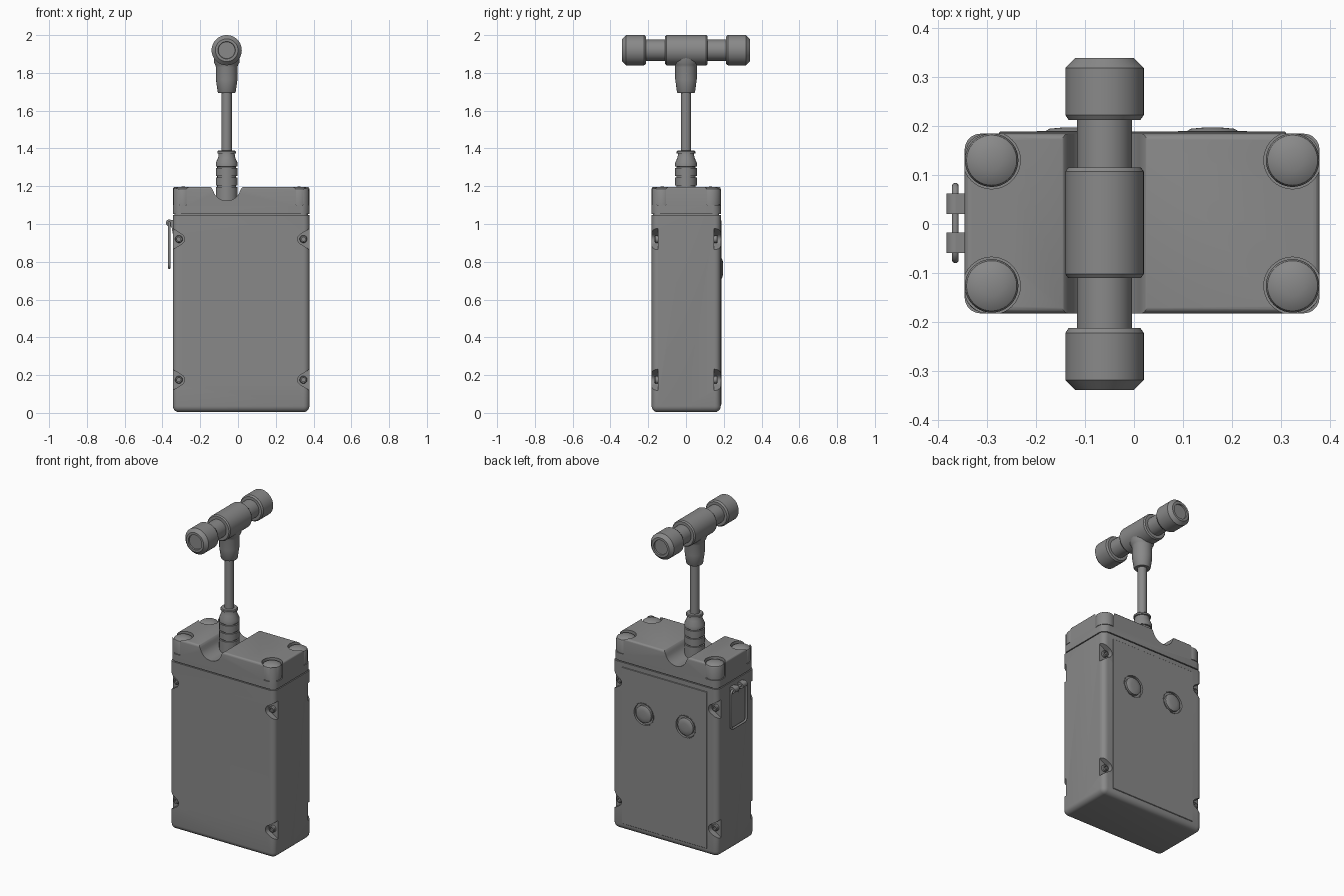
import bpy, bmesh, math
from mathutils import Matrix, Vector

if "Cube" in bpy.data.objects:
    bpy.data.objects.remove(bpy.data.objects["Cube"])

grey = bpy.data.materials.new("casing grey")
grey.diffuse_color = (0.25, 0.25, 0.25, 1)
grey.use_nodes = True
grey.node_tree.nodes["Principled BSDF"].inputs["Base Color"].default_value = grey.diffuse_color
X0, X1, Y0, Y1 = -0.345, 0.378, -0.182, 0.184
ROD = -0.06


def finish(name, bm):
    bmesh.ops.recalc_face_normals(bm, faces=bm.faces)
    me = bpy.data.meshes.new(name)
    bm.to_mesh(me)
    bm.free()
    ob = bpy.data.objects.new(name, me)
    bpy.context.collection.objects.link(ob)
    me.materials.append(grey)
    return ob


def smooth(ob, angle=32):
    bpy.ops.object.select_all(action='DESELECT')
    ob.select_set(True)
    bpy.context.view_layer.objects.active = ob
    bpy.ops.object.shade_smooth_by_angle(angle=math.radians(angle))
    return ob


def box(name, x, y, z, edge_ok=None, r=0.0, seg=4):
    """Box from ranges; edges accepted by edge_ok(midpoint, direction) are rounded."""
    bm = bmesh.new()
    bmesh.ops.create_cube(bm, size=1)
    for v in bm.verts:
        v.co = Vector([(a + b) / 2 + c * (b - a) for c, (a, b) in zip(v.co, (x, y, z))])
    if r:
        es = [e for e in bm.edges if edge_ok is None or
              edge_ok((e.verts[0].co + e.verts[1].co) / 2,
                      (e.verts[0].co - e.verts[1].co).normalized())]
        bmesh.ops.bevel(bm, geom=es, offset=r, segments=seg, profile=0.5, affect='EDGES')
    return finish(name, bm)


def lathe(name, prof, loc, axis='Z', n=40):
    """Revolve (radius, height) points around an axis through loc."""
    bm = bmesh.new()
    rings = []
    for r, h in prof:
        if r < 1e-6:
            rings.append([bm.verts.new((0, 0, h))] * n)
        else:
            rings.append([bm.verts.new((r * math.cos(2 * math.pi * i / n),
                                        r * math.sin(2 * math.pi * i / n), h)) for i in range(n)])
    for a, b in zip(rings, rings[1:]):
        for i in range(n):
            j = (i + 1) % n
            vs = list(dict.fromkeys((a[i], a[j], b[j], b[i])))
            if len(vs) > 2:
                bm.faces.new(vs)
    rot = {'Z': Matrix(), '-Y': Matrix.Rotation(math.pi / 2, 4, 'X'),
           'Y': Matrix.Rotation(-math.pi / 2, 4, 'X')}[axis]
    bmesh.ops.transform(bm, matrix=Matrix.Translation(loc) @ rot, verts=bm.verts)
    return finish(name, bm)


def prism(name, pts, y0, y1):
    """Extrude an (x, z) outline along y."""
    bm = bmesh.new()
    f = bm.faces.new([bm.verts.new((x, y0, z)) for x, z in pts])
    g = bmesh.ops.extrude_face_region(bm, geom=[f])
    for v in g['geom']:
        if isinstance(v, bmesh.types.BMVert):
            v.co.y = y1
    return finish(name, bm)


def cut(ob, cutters):
    for c in cutters:
        m = ob.modifiers.new("cut", 'BOOLEAN')
        m.operation, m.solver, m.object = 'DIFFERENCE', 'EXACT', c
        bpy.context.view_layer.objects.active = ob
        bpy.ops.object.modifier_apply(modifier=m.name)
        bpy.data.objects.remove(c)


# Lower case: two shells meeting at a fine seam
notches = {-1: [], 1: []}
for s in (-1, 1):
    y = (Y0, 0.0) if s < 0 else (0.0, Y1)
    outer = Y0 if s < 0 else Y1
    shell = box("front_shell" if s < 0 else "back_shell", (X0, X1), y, (0.004, 1.048),
                lambda m, d: (abs(m.y - outer) < 1e-4 or m.z < 0.01 or abs(d.y) > 0.9)
                and not (m.z > 1.04) and not (abs(m.y) < 1e-4 and abs(d.y) < 0.5), 0.032, 5)
    pockets = []
    for edge, inw in ((X0, 1), (X1, -1)):
        for z in (0.175, 0.92):
            cx = edge + inw * 0.032
            pts = [(edge - inw * 0.02, z - 0.072), (edge - inw * 0.02, z + 0.072),
                   (edge + inw * 0.008, z + 0.05)]
            for i in range(11):
                a = math.radians(65 - 13 * i)
                pts.append((cx + inw * 0.03 * math.cos(a), z + 0.03 * math.sin(a)))
            pts.append((edge + inw * 0.008, z - 0.05))
            pockets.append(prism("pocket", pts, outer - s * 0.035, outer + s * 0.03))
            smooth(lathe("case_screw", [(0.02, 0), (0.02, 0.015), (0.016, 0.02), (0.01, 0.02),
                                        (0.01, 0.01), (0, 0.01)],
                         (cx, outer - s * 0.036, z), 'Y' if s > 0 else '-Y', 24))
    cut(shell, pockets)
    smooth(shell)

# Gasket between case and lid
box("lid_gasket", (X0 + 0.008, X1 - 0.008), (Y0 + 0.008, Y1 - 0.008), (1.04, 1.06),
    lambda m, d: abs(d.z) > 0.9, 0.03)

# Lid with a saddle groove and four corner bolt wells
lid = box("lid", (X0, X1), (Y0, Y1), (1.054, 1.197), lambda m, d: abs(d.z) > 0.9, 0.045, 6)
bm = bmesh.new()
bm.from_mesh(lid.data)
top = [e for e in bm.edges if all(v.co.z > 1.19 for v in e.verts)]
bmesh.ops.bevel(bm, geom=top, offset=0.012, segments=3, profile=0.5, affect='EDGES')
bm.to_mesh(lid.data)
bm.free()
groove = [(ROD + 0.09, 1.25), (ROD + 0.09, 1.199), (ROD + 0.083, 1.195), (ROD + 0.076, 1.186)]
groove += [(ROD + 0.073 * math.cos(math.radians(a)), 1.193 + 0.07 * math.sin(math.radians(a)))
           for a in range(-15, -166, -10)]
groove += [(2 * ROD - x, z) for x, z in reversed(groove[:4])]
cutters = [prism("groove", groove, -0.4, 0.4)]
corners = [(x, y) for x in (X0 + 0.055, X1 - 0.055) for y in (Y0 + 0.056, Y1 - 0.054)]
for x, y in corners:
    cutters.append(lathe("well", [(0, 1.1), (0.0585, 1.1), (0.0585, 1.3), (0, 1.3)], (x, y, 0)))
cut(lid, cutters)
smooth(lid)
for x, y in corners:
    smooth(lathe("lid_bolt", [(0, 1.095), (0.05, 1.095), (0.05, 1.104), (0.0545, 1.104),
                              (0.0545, 1.176), (0.051, 1.184), (0.04, 1.191),
                              (0.022, 1.196), (0, 1.198)], (x, y, 0)))

# Back panel with two push buttons in ring recesses
panel = box("back_panel", (-0.275, 0.31), (Y1 - 0.02, 0.188), (0.045, 1.02), None, 0.002, 1)
cut(panel, [lathe("recess", [(0, -0.012), (0.066, -0.012), (0.068, 0.03), (0, 0.03)],
                  (x, 0.187, 0.765), 'Y') for x in (-0.128, 0.16)])
cut(bpy.data.objects["back_shell"],
    [lathe("recess", [(0, -0.012), (0.066, -0.012), (0.068, 0.03), (0, 0.03)],
           (x, 0.187, 0.765), 'Y') for x in (-0.128, 0.16)])
smooth(panel)
for x in (-0.128, 0.16):
    smooth(lathe("push_button", [(0.053, -0.014), (0.053, 0.002), (0.044, 0.007),
                                 (0.024, 0.009), (0, 0.01)], (x, 0.187, 0.765), 'Y'))
    smooth(lathe("button_rim", [(0.066, -0.012), (0.066, 0.002), (0.07, 0.002),
                                (0.071, 0)], (x, 0.187, 0.765), 'Y'))

# Wire loop hanging from two clips on the left side
cu = bpy.data.curves.new("hanging_loop", 'CURVE')
cu.dimensions, cu.bevel_depth, cu.bevel_resolution = '3D', 0.007, 3
sp = cu.splines.new('POLY')
path = []
for cy, cz, a0 in ((0.057, 0.988, 0), (-0.053, 0.988, 90), (-0.053, 0.788, 180), (0.057, 0.788, 270)):
    path += [(cy + 0.02 * math.cos(math.radians(a0 + t)),
              cz + 0.02 * math.sin(math.radians(a0 + t))) for t in (0, 22, 45, 68, 90)]
sp.points.add(len(path) - 1)
for p, (y, z) in zip(sp.points, path):
    p.co = (-0.364, y, z, 1)
sp.use_cyclic_u = True
loop = bpy.data.objects.new("hanging_loop", cu)
bpy.context.collection.objects.link(loop)
cu.materials.append(grey)
for y in (0.041, -0.038):
    pts = [(-0.364 + 0.018 * math.cos(math.radians(a)), 1.006 + 0.018 * math.sin(math.radians(a)))
           for a in range(60, 241, 20)]
    pts += [(-0.352, 0.985), (X0 + 0.002, 0.935), (X0 + 0.002, 1.022)]
    smooth(prism("loop_clip", pts, y - 0.021, y + 0.021))

# Ribbed boot, shaft and tee socket
boot = [(0, 1.1), (0.057, 1.1)]
for z in (1.2, 1.25, 1.3):
    boot += [(0.057, z - 0.004), (0.05, z - 0.003), (0.05, z + 0.003), (0.057, z + 0.004)]
boot += [(0.057, 1.325), (0.045, 1.352), (0.042, 1.372), (0.049, 1.374),
         (0.049, 1.384), (0.045, 1.388), (0, 1.388)]
smooth(lathe("ribbed_boot", boot, (ROD, 0, 0)))
smooth(lathe("shaft", [(0.027, 1.37), (0.027, 1.72)], (ROD, 0, 0)))
smooth(lathe("tee_socket", [(0, 1.694), (0.044, 1.694), (0.048, 1.7), (0.057, 1.765), (0.057, 1.83),
                            (0.06, 1.842), (0.068, 1.856), (0.068, 1.9)], (ROD, 0, 0)))

# Handle: centre sleeve, crossbar and two chamfered end knobs
HZ = 1.92
smooth(lathe("centre_sleeve", [(0.05, -0.11), (0.074, -0.11), (0.08, -0.102), (0.08, 0.107),
                               (0.074, 0.115), (0.05, 0.115)], (ROD, 0, HZ), 'Y', 48))
smooth(lathe("crossbar", [(0, -0.3), (0.056, -0.3), (0.056, 0.3), (0, 0.3)], (ROD, 0, HZ), 'Y', 48))
for ax in ('Y', '-Y'):
    smooth(lathe("end_knob", [(0.05, 0.212), (0.073, 0.212), (0.08, 0.222), (0.08, 0.318),
                              (0.06, 0.338), (0.046, 0.338), (0.044, 0.33), (0, 0.33)],
                 (ROD, 0, HZ), ax, 48), 25)
